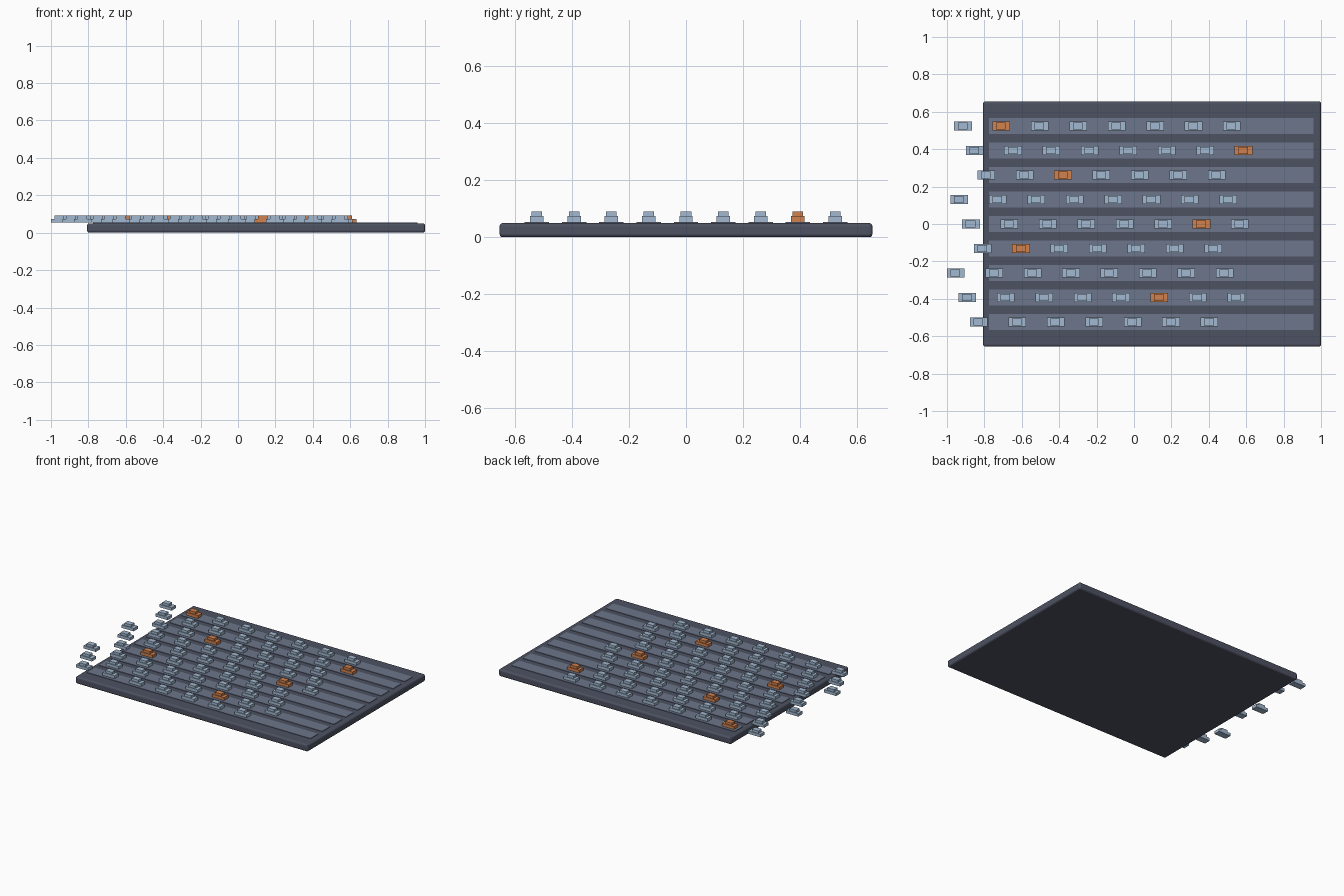
import bpy

if "Cube" in bpy.data.objects:
    bpy.data.objects.remove(bpy.data.objects["Cube"])

PITCH = 0.131      # distance between lanes
GAP = 0.2054       # distance between cars in a lane
SHIFT = 0.062      # stagger from one lane to the next


def material(name, rgb):
    m = bpy.data.materials.new(name)
    m.diffuse_color = (*rgb, 1)
    m.use_nodes = True
    m.node_tree.nodes["Principled BSDF"].inputs["Base Color"].default_value = m.diffuse_color
    return m


slate = material("dark slate", (0.075, 0.085, 0.122))
lane_grey = material("lane grey blue", (0.15, 0.18, 0.26))
pale_blue = material("pale blue", (0.36, 0.48, 0.63))
orange = material("orange", (0.64, 0.22, 0.075))


def box(name, x, y, z, mat, bevel=0.0, segments=1):
    """Box from (min, max) ranges on each axis."""
    bpy.ops.mesh.primitive_cube_add(size=1, location=(sum(x) / 2, sum(y) / 2, sum(z) / 2))
    ob = bpy.context.object
    ob.name = name
    ob.scale = (x[1] - x[0], y[1] - y[0], z[1] - z[0])
    bpy.ops.object.transform_apply(location=False, rotation=False, scale=True)
    ob.data.materials.append(mat)
    if bevel:
        mod = ob.modifiers.new("rounded edges", "BEVEL")
        mod.width = bevel
        mod.segments = segments
    return ob


def car(x, y, mat):
    # low body with a shorter, narrower cabin on top
    box("car_body", (x - 0.047, x + 0.047), (y - 0.0235, y + 0.0235), (0.054, 0.074), mat)
    box("car_cabin", (x - 0.028, x + 0.023), (y - 0.0185, y + 0.0185), (0.073, 0.091), mat)


# base slab
box("base", (-0.807, 1.0), (-0.655, 0.655), (0, 0.05), slate, 0.012, 3)

# lanes and staggered rows of cars; accents are (lane, place in row)
accents = {(8, 1), (7, 7), (6, 2), (4, 6), (3, 1), (1, 5)}
for lane in range(9):
    y = (lane - 4) * PITCH
    box("lane", (-0.775, 0.96), (y - 0.043, y + 0.043), (0.045, 0.0535), lane_grey)
    x = -0.829 - (lane * SHIFT) % GAP
    if x < -0.96:
        x += GAP
    place = 0
    while x < 0.6:
        car(x, y, orange if (lane, place) in accents else pale_blue)
        x += GAP
        place += 1
